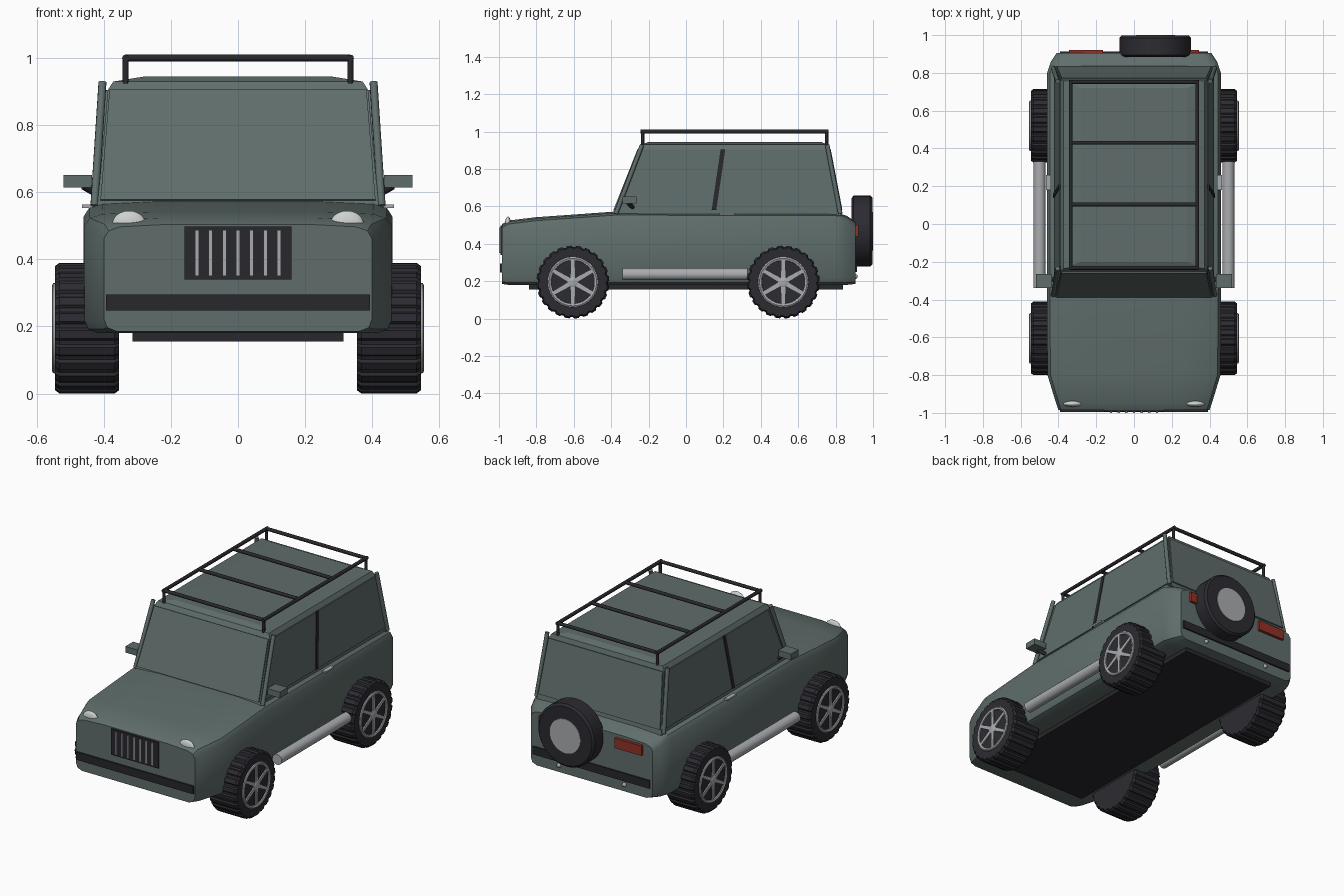
import bpy, bmesh, math
from mathutils import Vector

if "Cube" in bpy.data.objects:
    bpy.data.objects.remove(bpy.data.objects["Cube"])

def material(name, rgb):
    m = bpy.data.materials.new(name)
    m.diffuse_color = (*rgb, 1)
    m.use_nodes = True
    m.node_tree.nodes["Principled BSDF"].inputs["Base Color"].default_value = m.diffuse_color
    return m

GREEN = material("grey_green_paint", (0.115, 0.155, 0.147))
BLACK = material("black_trim", (0.021, 0.021, 0.026))
RUBBER = material("tyre_rubber", (0.024, 0.024, 0.031))
METAL = material("brushed_metal", (0.40, 0.41, 0.43))
LAMP = material("lamp_white", (0.62, 0.65, 0.63))
RED = material("tail_red", (0.28, 0.03, 0.02))

def finish(name, bm, mat, smooth=None):
    bmesh.ops.recalc_face_normals(bm, faces=bm.faces)
    me = bpy.data.meshes.new(name)
    bm.to_mesh(me)
    bm.free()
    me.materials.append(mat)
    ob = bpy.data.objects.new(name, me)
    bpy.context.collection.objects.link(ob)
    if smooth:
        bpy.ops.object.select_all(action='DESELECT')
        ob.select_set(True)
        bpy.context.view_layer.objects.active = ob
        bpy.ops.object.shade_smooth_by_angle(angle=math.radians(smooth))
    return ob

def loft(name, rings, mat, smooth=None, closed=False):
    """Skin a list of equal-length rings; cap the ends unless closed."""
    bm = bmesh.new()
    vs = [[bm.verts.new(p) for p in r] for r in rings]
    n = len(vs[0])
    pairs = list(zip(vs, vs[1:])) + ([(vs[-1], vs[0])] if closed else [])
    for a, b in pairs:
        for i in range(n):
            j = (i + 1) % n
            bm.faces.new((a[i], a[j], b[j], b[i]))
    if not closed:
        bm.faces.new(vs[0])
        bm.faces.new(vs[-1])
    return finish(name, bm, mat, smooth)

def box(name, lo, hi, mat):
    rings = [[(lo[0], lo[1], z), (hi[0], lo[1], z), (hi[0], hi[1], z), (lo[0], hi[1], z)]
             for z in (lo[2], hi[2])]
    return loft(name, rings, mat)

def rod(name, a, b, r, mat, n=10):
    a, b = Vector(a), Vector(b)
    d = (b - a).normalized()
    u = d.orthogonal().normalized()
    v = d.cross(u)
    rings = [[p + r * (u * math.cos(t) + v * math.sin(t))
              for t in (math.tau * (i + .5) / n for i in range(n))] for p in (a, b)]
    return loft(name, rings, mat, 50)

def plate(name, quad, out, mat):
    """Thin pane: a quad pushed outward by the vector out."""
    q = [Vector(p) for p in quad]
    return loft(name, [q, [p + Vector(out) for p in q]], mat)

def lathe(name, profile, centre, axis, mat, n=40, closed=False):
    """Turn (offset, radius) pairs about the x or y axis."""
    c = Vector(centre)
    rings = []
    for o, r in profile:
        ring = []
        for i in range(n):
            t = math.tau * i / n
            p, q = r * math.cos(t), r * math.sin(t)
            ring.append(c + Vector((o, p, q) if axis == 'x' else (p, o, q)))
        rings.append(ring)
    return loft(name, rings, mat, 40, closed)

def ellipsoid(name, c, s, mat):
    bm = bmesh.new()
    bmesh.ops.create_uvsphere(bm, u_segments=20, v_segments=12, radius=1)
    for v in bm.verts:
        v.co = Vector((c[0] + v.co.x * s[0], c[1] + v.co.y * s[1], c[2] + v.co.z * s[2]))
    return finish(name, bm, mat, 60)

# Lower body: cross-sections along y (y, half width, bottom, top)
def section(y, w, zb, zt):
    half = [(w * .90, zb), (w * .975, zb + .012), (w, zb + .04), (w, zt - .045),
            (w * .965, zt - .02), (w * .88, zt - .008), (w * .55, zt - .001)]
    return [(x, y, z) for x, z in half] + [(-x, y, z) for x, z in reversed(half)]

loft("body", [section(*s) for s in (
    (-.985, .40, .185, .505), (-.95, .412, .18, .525), (-.80, .458, .18, .543),
    (-.60, .46, .18, .557), (-.38, .46, .18, .573), (.80, .46, .18, .57),
    (.86, .44, .18, .55), (.905, .41, .185, .52))], GREEN, 35)
box("underbody", (-.315, -.84, .155), (.315, .84, .185), BLACK)

# Cabin and crowned roof
def level(z, w, y0, y1):
    return [(-w, y0, z), (w, y0, z), (w, y1, z), (-w, y1, z)]

loft("cabin", [level(.55, .42, -.39, .835), level(.905, .388, -.25, .765),
               level(.93, .372, -.235, .757), level(.945, .28, -.20, .72)], GREEN)
plate("windshield", [(-.41, -.382, .575), (.41, -.382, .575), (.383, -.252, .903),
                     (-.383, -.252, .903)], (0, -.007, .003), GREEN)
plate("rear_window", [(-.41, .829, .58), (.41, .829, .58), (.383, .767, .903),
                      (-.383, .767, .903)], (0, .007, .002), GREEN)

for side, s in (("right", 1), ("left", -1)):
    # Side glass, pillars and handle
    plate("side_window_" + side, [(s * .4175, -.35, .58), (s * .4175, .815, .58),
          (s * .3882, .757, .903), (s * .3882, -.225, .903)], (s * .007, 0, 0), GREEN)
    plate("centre_pillar_" + side, [(s * .418, .137, .58), (s * .418, .162, .58),
          (s * .389, .21, .905), (s * .389, .185, .905)], (s * .0095, 0, 0), BLACK)
    rod("front_pillar_" + side, (s * .428, -.375, .56), (s * .404, -.235, .928), .012, GREEN)
    rod("rear_pillar_" + side, (s * .428, .825, .56), (s * .404, .755, .928), .012, GREEN)
    box("door_handle_" + side, (min(s * .44, s * .465), .18, .553),
        (max(s * .44, s * .465), .26, .563), METAL)
    # Door mirror
    box("mirror_" + side, (min(s * .435, s * .52), -.34, .615),
        (max(s * .435, s * .52), -.265, .652), GREEN)
    rod("mirror_arm_" + side, (s * .41, -.28, .59), (s * .46, -.31, .618), .011, BLACK)
    # Side step
    rod("side_step_" + side, (s * .50, -.34, .237), (s * .50, .33, .237), .032, METAL, 20)
    # Lamps and exhaust tip
    ellipsoid("headlight_" + side, (s * .325, -.952, .505), (.05, .016, .04), LAMP)
    box("tail_light_" + side, (min(s * .165, s * .345), .89, .44),
        (max(s * .165, s * .345), .922, .50), RED)
    ellipsoid("exhaust_tip_" + side, (s * .22, .905, .225), (.013, .013, .013), METAL)

# Grille with seven bars, bumpers
box("grille", (-.16, -.993, .34), (.16, -.94, .498), BLACK)
for i in range(7):
    x = (i - 3) * .0407
    box("grille_bar", (x - .006, -1.0, .35), (x + .006, -.99, .488), METAL)
box("front_bumper", (-.393, -.994, .247), (.393, -.96, .295), BLACK)
box("rear_bumper", (-.393, .88, .25), (.393, .914, .298), BLACK)

# Wheels: lugged tyre, rim, six spokes, hub
def wheel(s, y):
    c = Vector((s * .45, y, .195))
    n = 24
    rings = []
    for off, scale in ((-.095, .95), (-.082, 1), (.082, 1), (.095, .95)):
        ring = []
        for i in range(n):
            for f, r in ((.0, .187), (.14, .195), (.62, .195), (.76, .187)):
                t = math.tau * (i + f) / n
                ring.append(c + Vector((off * s, r * scale * math.cos(t), r * scale * math.sin(t))))
        rings.append(ring)
    loft("tyre", rings, RUBBER)
    lathe("rim", [(s * .09, .136), (s * .101, .134), (s * .105, .127),
                  (s * .101, .117), (s * .09, .115)], c, 'x', METAL, 40, True)
    lathe("hub", [(s * .09, .03), (s * .101, .028), (s * .105, .02)], c, 'x', METAL, 20)
    for i in range(6):
        t = math.tau * i / 6 + math.pi / 6
        d, e = Vector((0, math.cos(t), math.sin(t))), Vector((0, -math.sin(t), math.cos(t)))
        quad = [c + d * a + e * b + Vector((s * .094, 0, 0))
                for a, b in ((.015, -.012), (.12, -.009), (.12, .009), (.015, .012))]
        plate("spoke", quad, (s * .008, 0, 0), METAL)

for s in (1, -1):
    for y in (-.605, .52):
        wheel(s, y)

# Spare wheel on the tailgate
spare = (.113, 0, .467)
lathe("spare_tyre", [(.885, .175), (.895, .19), (.985, .19), (.997, .178), (.997, .11)],
      spare, 'y', RUBBER)
lathe("spare_cap", [(.985, .105), (1.0, .103)], spare, 'y', METAL)

# Roof rack: frame, cross bars, corner posts
X, Y0, Y1, Z = .335, -.232, .752, 1.0
for s in (1, -1):
    rod("rack_rail", (s * X, Y0 - .01, Z), (s * X, Y1 + .01, Z), .0105, BLACK)
    for y in (Y0, Y1):
        rod("rack_post", (s * X, y, .925), (s * X, y, Z), .009, BLACK)
for y in (Y0, .103, .43, Y1):
    rod("rack_bar", (-X, y, Z), (X, y, Z), .0105, BLACK)
